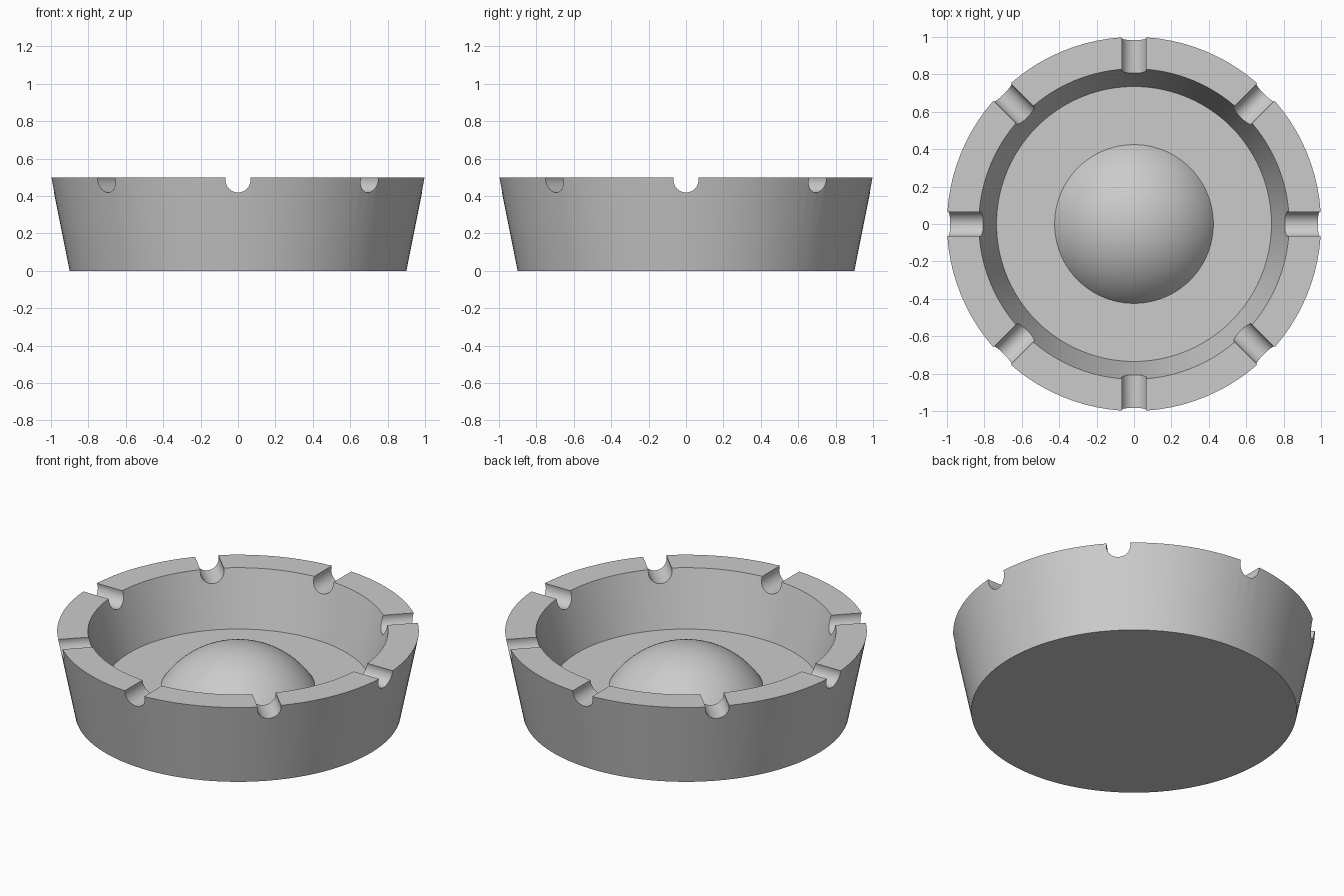
import bpy, bmesh, math
from mathutils import Matrix, Vector

cube = bpy.data.objects.get("Cube")
if cube:
    bpy.data.objects.remove(cube, do_unlink=True)

SEGMENTS = 96
FLOOR = 0.17

grey = bpy.data.materials.new("plain grey")
grey.use_nodes = True
grey.diffuse_color = (0.6, 0.6, 0.6, 1)
grey.node_tree.nodes["Principled BSDF"].inputs["Base Color"].default_value = grey.diffuse_color


def add_object(name, bm):
    bmesh.ops.recalc_face_normals(bm, faces=bm.faces)
    mesh = bpy.data.meshes.new(name)
    bm.to_mesh(mesh)
    bm.free()
    mesh.materials.append(grey)
    obj = bpy.data.objects.new(name, mesh)
    bpy.context.collection.objects.link(obj)
    return obj


def lathe(name, profile):
    """Turn (radius, height) points around z; open ends are capped flat."""
    bm = bmesh.new()
    rings = []
    for r, z in profile:
        angles = [math.tau * i / SEGMENTS for i in range(SEGMENTS)]
        rings.append([bm.verts.new((r * math.cos(a), r * math.sin(a), z)) for a in angles])
    for low, high in zip(rings, rings[1:]):
        for i in range(SEGMENTS):
            j = (i + 1) % SEGMENTS
            bm.faces.new((low[i], low[j], high[j], high[i]))
    bm.faces.new(rings[0])
    bm.faces.new(rings[-1])
    return add_object(name, bm)


def smooth(obj):
    bpy.ops.object.select_all(action='DESELECT')
    obj.select_set(True)
    bpy.context.view_layer.objects.active = obj
    bpy.ops.object.shade_smooth_by_angle(angle=math.radians(30))


# Tapered bowl with a sloping inner wall
bowl = lathe("bowl", [(0.9, 0), (1, 0.5), (0.83, 0.5), (0.735, FLOOR)])

# Eight round grooves across the rim
bm = bmesh.new()
for i in range(8):
    lie_outward = Matrix.Rotation(math.tau * i / 8, 4, 'Z') @ Matrix.Translation(
        Vector((0.9, 0, 0.486))) @ Matrix.Rotation(math.pi / 2, 4, 'Y')
    bmesh.ops.create_cone(bm, cap_ends=True, segments=32, radius1=0.067,
                          radius2=0.067, depth=0.5, matrix=lie_outward)
cutter = add_object("groove_cutter", bm)
cutter.hide_render = True

cut = bowl.modifiers.new("rim grooves", 'BOOLEAN')
cut.operation = 'DIFFERENCE'
cut.solver = 'EXACT'
cut.object = cutter
bpy.context.view_layer.objects.active = bowl
bpy.ops.object.modifier_apply(modifier=cut.name)
bpy.data.objects.remove(cutter, do_unlink=True)
smooth(bowl)

# Shallow dome rising from the floor, its rim sunk just below it
RADIUS, CENTRE = 0.508, FLOOR - 0.279
start, steps = math.asin((FLOOR - 0.02 - CENTRE) / RADIUS), 20
angles = [start + (math.pi / 2 - 0.005 - start) * i / steps for i in range(steps + 1)]
dome = lathe("dome", [(RADIUS * math.cos(a), CENTRE + RADIUS * math.sin(a)) for a in angles])
smooth(dome)
